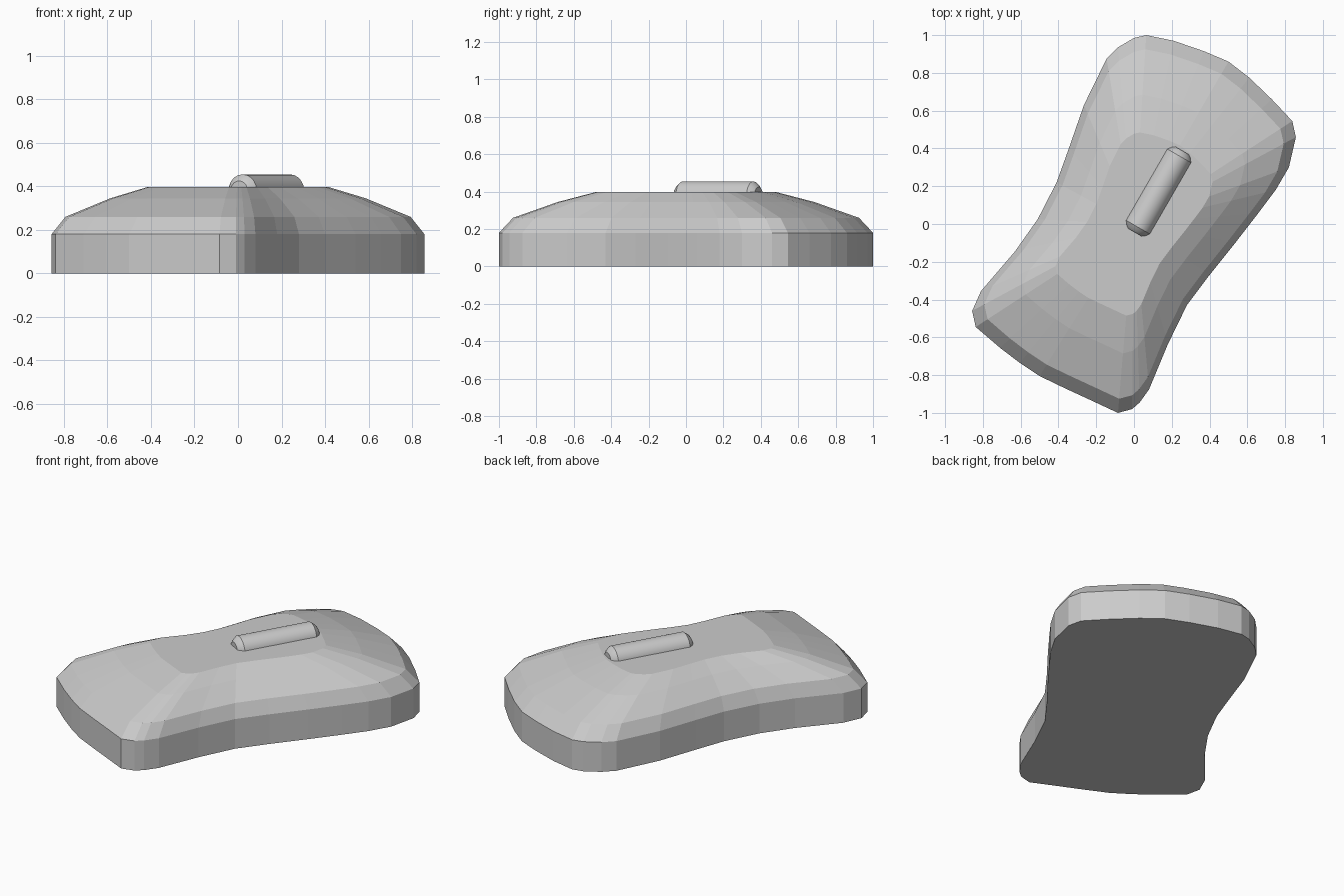
import bpy, math
from mathutils import Vector, Matrix

if "Cube" in bpy.data.objects:
    bpy.data.objects.remove(bpy.data.objects["Cube"])


def loft(name, rings):
    """Closed solid through a stack of rings with equal point counts."""
    n = len(rings[0])
    verts = [p for r in rings for p in r]
    faces = [tuple(reversed(range(n))),
             tuple(range((len(rings) - 1) * n, len(rings) * n))]
    for k in range(len(rings) - 1):
        for i in range(n):
            j = (i + 1) % n
            faces.append((k * n + i, k * n + j, (k + 1) * n + j, (k + 1) * n + i))
    mesh = bpy.data.meshes.new(name)
    mesh.from_pydata(verts, [], faces)
    mesh.update()
    obj = bpy.data.objects.new(name, mesh)
    bpy.context.collection.objects.link(obj)
    return obj


# Waisted outline of the base, counter-clockwise
outline = [
    (0.065, 1.0), (0.0, 0.985), (-0.085, 0.935), (-0.145, 0.875),
    (-0.265, 0.63), (-0.345, 0.40), (-0.41, 0.22), (-0.51, 0.025),
    (-0.63, -0.145), (-0.81, -0.355), (-0.857, -0.46), (-0.838, -0.545),
    (-0.71, -0.655), (-0.605, -0.735), (-0.50, -0.805), (-0.365, -0.87),
    (-0.235, -0.93), (-0.085, -1.0), (-0.01, -0.98), (0.03, -0.945),
    (0.08, -0.875), (0.18, -0.635), (0.28, -0.43), (0.40, -0.27),
    (0.54, -0.095), (0.66, 0.06), (0.75, 0.18), (0.82, 0.30),
    (0.857, 0.46), (0.838, 0.545), (0.73, 0.66), (0.61, 0.775),
    (0.50, 0.86), (0.37, 0.915), (0.21, 0.97),
]

# Body: straight wall, then a sloped crown stepping in to a flat top
profile = [(1.0, 0.0), (1.0, 0.18), (0.925, 0.26), (0.685, 0.345), (0.485, 0.397)]
loft("body", [[(x * s, y * s, z) for x, y in outline] for s, z in profile])

# Handle bar: chamfered cylinder half sunk into the flat top
sides = 20
bar_profile = [(-0.25, 0.045), (-0.238, 0.06), (-0.218, 0.075),
               (0.218, 0.075), (0.238, 0.06), (0.25, 0.045)]
rings = [[(t, r * math.cos(2 * math.pi * i / sides), r * math.sin(2 * math.pi * i / sides))
          for i in range(sides)] for t, r in bar_profile]
bar = loft("handle_bar", rings)
bar.data.transform(Matrix.Translation(Vector((0.13, 0.172, 0.38)))
                   @ Matrix.Rotation(math.radians(60), 4, 'Z'))

# Smooth bar with crisp end edges
bpy.ops.object.select_all(action='DESELECT')
bar.select_set(True)
bpy.context.view_layer.objects.active = bar
bpy.ops.object.shade_smooth_by_angle(angle=math.radians(30))
